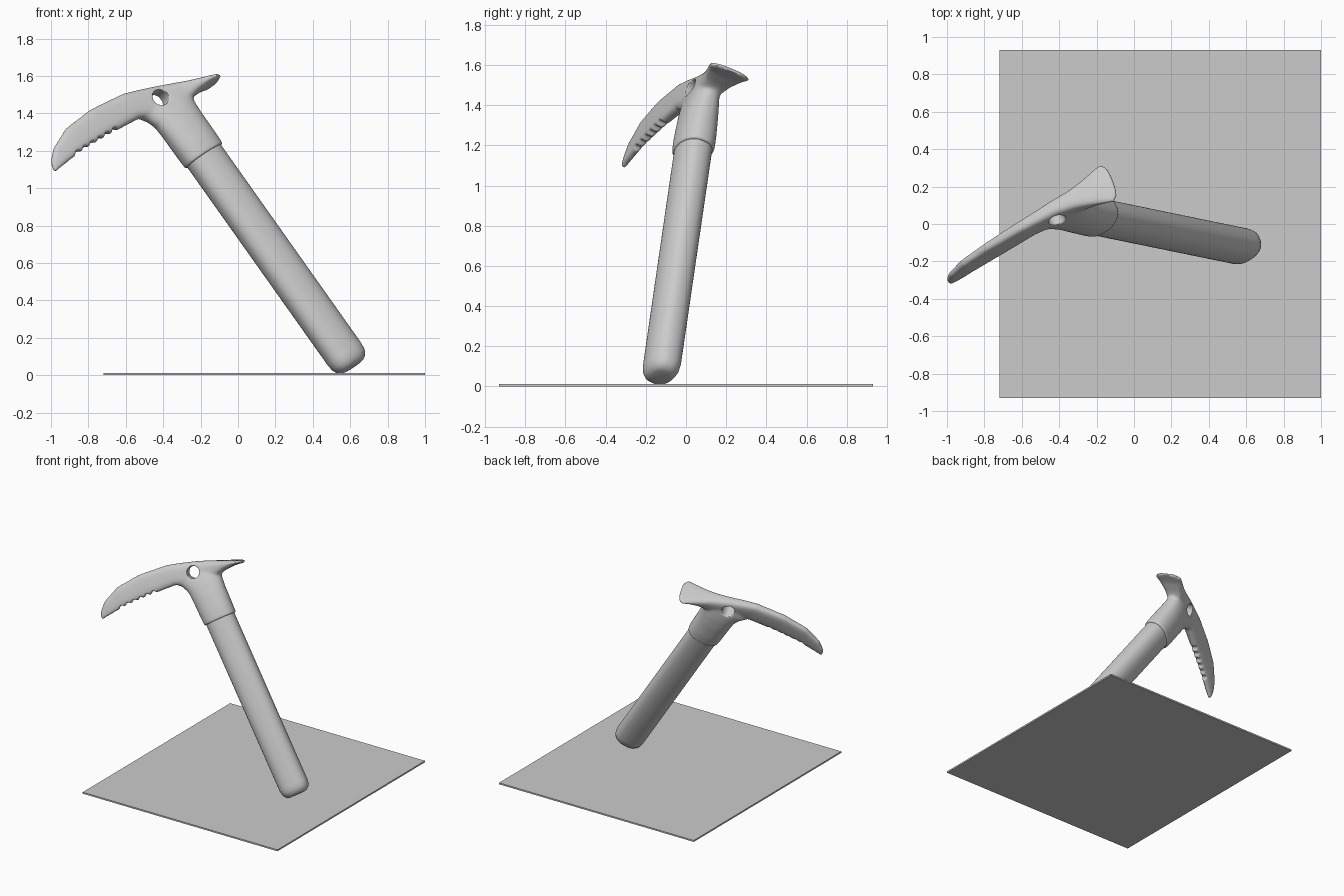
import bpy, bmesh, math
from mathutils import Vector, Matrix

cube = bpy.data.objects.get("Cube")
if cube:
    bpy.data.objects.remove(cube, do_unlink=True)

grey = bpy.data.materials.new("plain grey")
grey.use_nodes = True
grey.diffuse_color = (0.6, 0.6, 0.6, 1)
grey.node_tree.nodes["Principled BSDF"].inputs["Base Color"].default_value = grey.diffuse_color

# Leaning tool frame: z runs up the shaft, x points along the pick, origin at the collar rim
up = Vector((-0.574, 0.118, 0.81)).normalized()
pick = Vector((-0.745, -0.487, -0.455))
pick = (pick - up * pick.dot(up)).normalized()
side = up.cross(pick)
frame = Matrix((pick, side, up)).transposed().to_4x4()
frame.translation = (-0.18, 0.035, 1.17)


def finish(name, bm, matrix=frame):
    bmesh.ops.recalc_face_normals(bm, faces=bm.faces)
    mesh = bpy.data.meshes.new(name)
    bm.to_mesh(mesh)
    bm.free()
    mesh.materials.append(grey)
    obj = bpy.data.objects.new(name, mesh)
    bpy.context.collection.objects.link(obj)
    obj.matrix_world = matrix
    return obj


def oval(a, b, power, count=40):
    """Superellipse points, rounder or boxier with power."""
    pts = []
    for i in range(count):
        c, s = math.cos(math.tau * i / count), math.sin(math.tau * i / count)
        pts.append((a * math.copysign(abs(c) ** (2 / power), c),
                    b * math.copysign(abs(s) ** (2 / power), s)))
    return pts


def loft(bm, rings):
    loops = [[bm.verts.new(p) for p in ring] for ring in rings]
    for lo, hi in zip(loops, loops[1:]):
        for i in range(len(lo)):
            j = (i + 1) % len(lo)
            bm.faces.new((lo[i], lo[j], hi[j], hi[i]))
    bm.faces.new(loops[0])
    bm.faces.new(loops[-1])


def upright(stations, power):
    """Rings across the shaft from (height, half depth, half width, shift)."""
    return [[(x + dx, y, z) for x, y in oval(a, b, power)] for z, a, b, dx in stations]


def smooth(obj):
    bpy.ops.object.select_all(action='DESELECT')
    obj.select_set(True)
    bpy.context.view_layer.objects.active = obj
    bpy.ops.object.shade_smooth_by_angle(angle=math.radians(40))


# Ground plate
bm = bmesh.new()
bmesh.ops.create_cube(bm, size=1)
bmesh.ops.scale(bm, vec=(1.72, 1.86, 0.012), verts=bm.verts)
finish("ground_plate", bm, Matrix.Translation((0.14, 0, 0.006)))

# Shaft with a rounded butt
bm = bmesh.new()
loft(bm, upright([(-1.387, 0.055, 0.04, 0), (-1.382, 0.075, 0.056, 0), (-1.368, 0.093, 0.07, 0),
                  (-1.345, 0.105, 0.08, 0), (-1.31, 0.11, 0.085, 0), (0.06, 0.111, 0.085, 0)], 2.3))
smooth(finish("shaft", bm))

# Head: collar and blade overlap, then fuse into one skin
bm = bmesh.new()
loft(bm, upright([(0, 0.124, 0.094, 0), (0.08, 0.127, 0.094, 0), (0.2, 0.13, 0.086, 0),
                  (0.27, 0.136, 0.077, 0), (0.32, 0.153, 0.066, 0.005),
                  (0.36, 0.18, 0.055, 0.015), (0.4, 0.12, 0.045, 0.02)], 2.3))
# Blade stations: position, underside, top, half thickness, sideways bow
blade = [(0.803, 0.348, 0.375, 0.012, 0), (0.785, 0.35, 0.412, 0.016, 0),
         (0.73, 0.357, 0.463, 0.021, 0.005), (0.6, 0.37, 0.518, 0.027, 0.012),
         (0.415, 0.368, 0.534, 0.032, 0.016), (0.2, 0.357, 0.515, 0.038, 0.014),
         (0.1, 0.31, 0.488, 0.044, 0.008), (0, 0.29, 0.457, 0.05, 0),
         (-0.1, 0.29, 0.42, 0.06, 0), (-0.175, 0.308, 0.388, 0.077, 0),
         (-0.25, 0.313, 0.358, 0.1, 0), (-0.295, 0.308, 0.338, 0.115, 0),
         (-0.318, 0.304, 0.328, 0.095, 0), (-0.33, 0.303, 0.323, 0.06, 0)]
loft(bm, [[(s, y + bow, (lo + hi) / 2 + z) for y, z in oval(half, (hi - lo) / 2, 3)]
          for s, lo, hi, half, bow in blade])
head = finish("pick_head", bm)

# Cutters for the eye hole and the notches between the teeth
bm = bmesh.new()


def drill(s, t, radius):
    spot = Matrix.Translation((s, 0, t)) @ Matrix.Rotation(math.pi / 2, 4, 'X')
    bmesh.ops.create_cone(bm, cap_ends=True, segments=24, radius1=radius, radius2=radius,
                          depth=0.4, matrix=spot)


drill(0.035, 0.388, 0.046)
for i in range(6):
    drill(0.37 + 0.052 * i, 0.366, 0.019)
cutter = finish("head_cutter", bm)
cutter.hide_render = True
cutter.hide_viewport = True


def fuse(size, passes):
    mod = head.modifiers.new("fuse", 'REMESH')
    mod.mode = 'VOXEL'
    mod.voxel_size = size
    mod = head.modifiers.new("soften", 'SMOOTH')
    mod.factor = 0.5
    mod.iterations = passes


fuse(0.008, 8)
cut = head.modifiers.new("cut", 'BOOLEAN')
cut.operation = 'DIFFERENCE'
cut.solver = 'EXACT'
cut.object = cutter
fuse(0.006, 3)

# Bake the head and drop the cutter
bpy.context.view_layer.update()
baked = bpy.data.meshes.new_from_object(head.evaluated_get(bpy.context.evaluated_depsgraph_get()))
head.modifiers.clear()
head.data = baked
bpy.data.objects.remove(cutter, do_unlink=True)
smooth(head)
